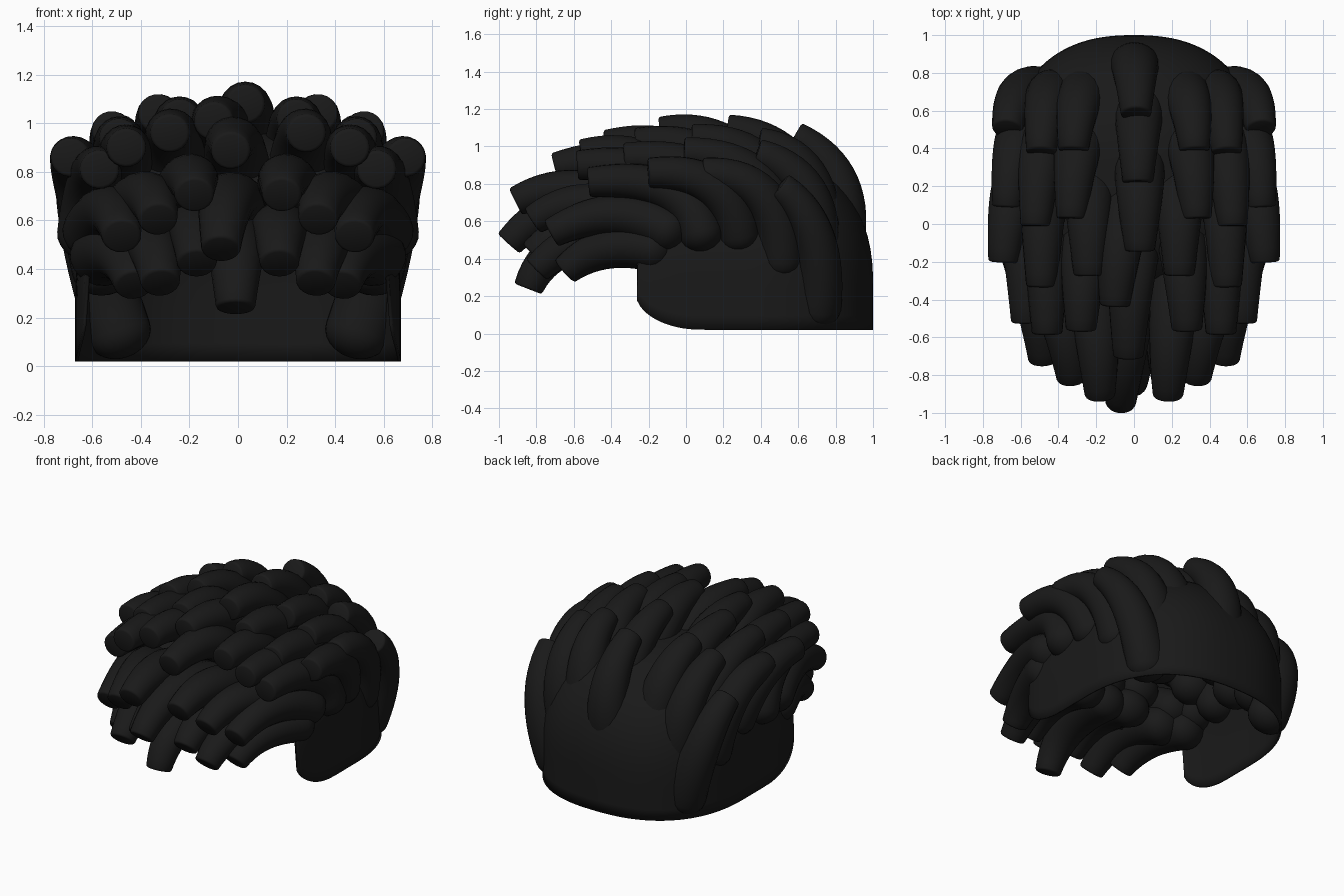
import bpy, bmesh, math
from mathutils import Vector

if "Cube" in bpy.data.objects:
    bpy.data.objects.remove(bpy.data.objects["Cube"])

black = bpy.data.materials.new("hair_black")
black.diffuse_color = (0.010, 0.010, 0.010, 1)
black.use_nodes = True
black.node_tree.nodes["Principled BSDF"].inputs["Base Color"].default_value = black.diffuse_color


def finish(bm, name):
    bmesh.ops.recalc_face_normals(bm, faces=bm.faces)
    me = bpy.data.meshes.new(name)
    bm.to_mesh(me)
    bm.free()
    ob = bpy.data.objects.new(name, me)
    bpy.context.collection.objects.link(ob)
    me.materials.append(black)
    bpy.ops.object.select_all(action='DESELECT')
    ob.select_set(True)
    bpy.context.view_layer.objects.active = ob
    bpy.ops.object.shade_smooth_by_angle(angle=math.radians(40))
    return ob


def skin(bm, rings):
    for a, b in zip(rings, rings[1:]):
        n = len(a)
        for i in range(n):
            bm.faces.new((a[i], a[(i + 1) % n], b[(i + 1) % n], b[i]))


def spow(v, p):
    return math.copysign(abs(v) ** p, v)


# Scalp cap: open shell with a raised hairline at the front
def hairline(y):
    if y > 0.08:
        return 0.02
    if y > -0.27:
        t = (0.08 - y) / 0.35
        return 0.02 + 0.20 * (1 - math.sqrt(max(0, 1 - t * t)))
    return 0.46


def scalp_scale(z):
    if z < 0.27:
        return 1.0
    return max(0, 1 - ((z - 0.27) / 0.70) ** 2.3) ** (1 / 2.3)


bm = bmesh.new()
SEG, ROWS, TOP = 160, 20, 0.97
rings = []
for r in range(ROWS):
    f = math.sin(r / ROWS * math.pi / 2)
    ring = []
    for i in range(SEG):
        a = 2 * math.pi * i / SEG
        # round at the back, straight-sided towards the front
        e, ry = (0.84, 0.69) if math.sin(a) > 0 else (0.4, 0.76)
        px, py = 0.67 * spow(math.cos(a), e), ry * spow(math.sin(a), e)
        base = hairline(0.31 + py)
        z = base + (TOP - base) * f
        s = scalp_scale(z)
        ring.append(bm.verts.new((px * s, 0.31 + py * s, z)))
    rings.append(ring)
skin(bm, rings)
crown = bm.verts.new((0, 0.31, TOP))
for i in range(SEG):
    bm.faces.new((rings[-1][i], rings[-1][(i + 1) % SEG], crown))
cap = finish(bm, "scalp_cap")
shell = cap.modifiers.new("thickness", 'SOLIDIFY')
shell.thickness = 0.012


# Lock of hair: round thick root, curved tapering body, blunt tip
def lock(name, spec, mirror=1, r0=0.120, r1=0.08):
    rx, ry, rz, cy, cz, tx, ty, tz = spec
    p0 = Vector((rx * mirror, ry, rz))
    p2 = Vector((tx * mirror, ty, tz))
    p1 = Vector(((0.2 * rx + 0.8 * tx) * mirror, cy, cz))
    stations = []
    t0 = (p1 - p0).normalized()
    for k in range(1, 6):
        a = k / 6 * math.pi / 2
        stations.append((p0 - t0 * r0 * math.cos(a) * 0.9, t0, r0 * math.sin(a), 1.12))
    N = 14
    for k in range(N + 1):
        t = k / N
        p = p0 * (1 - t) ** 2 + p1 * 2 * t * (1 - t) + p2 * t * t
        d = ((p1 - p0) * (1 - t) + (p2 - p1) * t).normalized()
        stations.append((p, d, r0 + (r1 - r0) * t ** 1.7, 1.12 - 0.1 * t * t))
    p, d, r, w = stations[-1]
    stations.append((p + d * 0.008, d, r * 0.95, w))
    stations.append((p + d * 0.012, d, r * 0.84, w))
    bm = bmesh.new()
    rings = []
    flat = (p1 - p0).cross(p2 - p1).normalized()
    for p, d, r, w in stations:
        u = (flat - d * flat.dot(d)).normalized()
        v = d.cross(u)
        rings.append([bm.verts.new(p + (u * math.cos(a) * w + v * math.sin(a)) * r)
                      for a in (2 * math.pi * i / 20 for i in range(20))])
    skin(bm, rings)
    bm.faces.new(rings[-1])
    pole = bm.verts.new(p0 - t0 * r0 * 0.9)
    for i in range(20):
        bm.faces.new((rings[0][i], rings[0][(i + 1) % 20], pole))
    finish(bm, name)


# Each lock: root xyz, bend yz, tip xyz, ordered back to front
centre = [
    (0.00, 0.84, 0.54, 0.88, 0.88, 0.01, 0.59, 1.05),
    (0.03, 0.66, 0.72, 0.55, 1.04, 0.02, 0.23, 1.09),
    (0.03, 0.32, 0.90, 0.15, 1.10, 0.03, -0.13, 1.08),
    (-0.03, 0.10, 0.88, -0.10, 1.05, -0.10, -0.42, 1.01),
    (0.00, -0.15, 0.80, -0.30, 0.99, -0.03, -0.69, 0.89),
    (0.00, -0.28, 0.64, -0.68, 0.78, -0.07, -0.94, 0.49),
    (0.00, -0.28, 0.50, -0.72, 0.56, -0.01, -0.84, 0.25),
]
inner = [
    (0.24, 0.72, 0.50, 0.72, 0.95, 0.32, 0.40, 1.02),
    (0.27, 0.48, 0.75, 0.40, 1.02, 0.33, 0.04, 1.04),
    (0.24, 0.20, 0.82, 0.10, 1.04, 0.24, -0.26, 1.02),
    (0.25, -0.05, 0.75, -0.20, 1.01, 0.28, -0.55, 0.96),
    (0.23, -0.23, 0.64, -0.60, 0.86, 0.18, -0.90, 0.71),
    (0.18, -0.26, 0.51, -0.58, 0.65, 0.17, -0.81, 0.43),
]
middle = [
    (0.41, 0.70, 0.41, 0.74, 0.84, 0.49, 0.39, 0.96),
    (0.45, 0.50, 0.60, 0.42, 0.94, 0.52, 0.00, 0.97),
    (0.47, 0.25, 0.68, 0.12, 0.96, 0.49, -0.32, 0.94),
    (0.47, 0.00, 0.65, -0.10, 0.94, 0.46, -0.57, 0.90),
    (0.47, -0.18, 0.57, -0.52, 0.80, 0.33, -0.81, 0.61),
    (0.42, -0.24, 0.46, -0.55, 0.59, 0.32, -0.79, 0.35),
]
outer = [
    (0.49, 0.71, 0.14, 0.76, 0.58, 0.67, 0.51, 0.78),
    (0.55, 0.51, 0.40, 0.50, 0.85, 0.67, 0.10, 0.86),
    (0.57, 0.28, 0.54, 0.22, 0.88, 0.69, -0.19, 0.86),
    (0.61, 0.08, 0.54, 0.00, 0.86, 0.57, -0.51, 0.81),
    (0.59, -0.10, 0.55, -0.38, 0.72, 0.48, -0.71, 0.54),
    (0.56, -0.17, 0.45, -0.45, 0.51, 0.43, -0.64, 0.34),
]
for i, s in enumerate(centre):
    lock(f"centre_lock_{i}", s)
for row, specs in (("inner", inner), ("middle", middle), ("outer", outer)):
    for i, s in enumerate(specs):
        for m, side in ((1, "right"), (-1, "left")):
            lock(f"{row}_lock_{side}_{i}", s, m)
